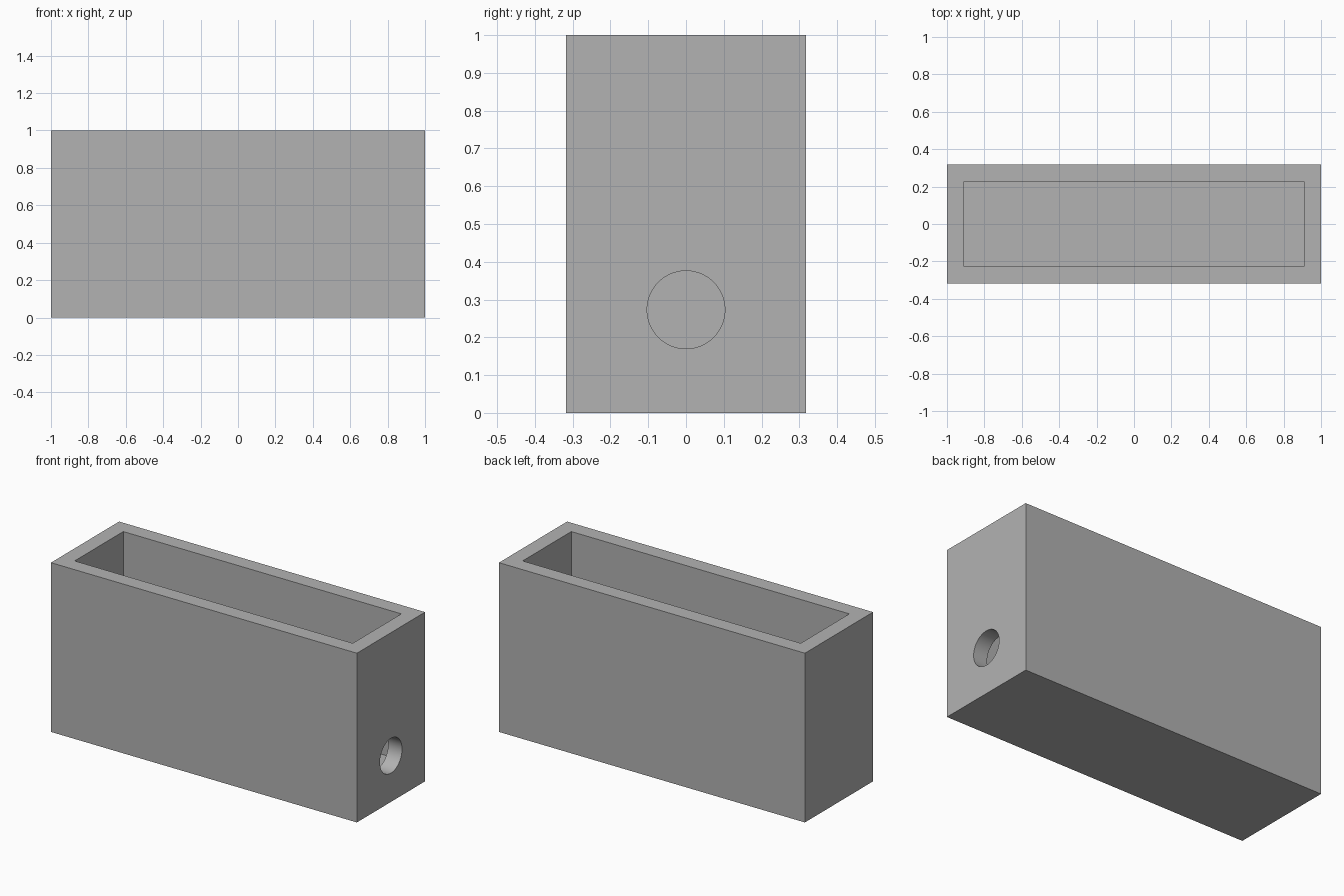
import bpy
import math

if "Cube" in bpy.data.objects:
    bpy.data.objects.remove(bpy.data.objects["Cube"], do_unlink=True)

LENGTH, DEPTH, HEIGHT = 2.0, 0.636, 1.0
WALL, FLOOR = 0.091, 0.136
HOLE_RADIUS, HOLE_HEIGHT = 0.103, 0.273

grey = bpy.data.materials.new("plain_grey")
grey.use_nodes = True
colour = (0.448, 0.448, 0.448, 1)
grey.diffuse_color = colour
grey.node_tree.nodes["Principled BSDF"].inputs["Base Color"].default_value = colour


def box(name, size, bottom):
    """Box centred on x and y, resting at the given height."""
    bpy.ops.mesh.primitive_cube_add(size=1, location=(0, 0, bottom + size[2] / 2))
    obj = bpy.context.object
    obj.name = name
    obj.scale = size
    bpy.ops.object.transform_apply(location=True, rotation=True, scale=True)
    obj.data.materials.append(grey)
    return obj


def cut(target, cutter):
    """Subtract a cutter from the target and discard it."""
    cutter.hide_render = True
    mod = target.modifiers.new("cut", 'BOOLEAN')
    mod.operation = 'DIFFERENCE'
    mod.solver = 'EXACT'
    mod.object = cutter
    bpy.context.view_layer.objects.active = target
    bpy.ops.object.modifier_apply(modifier=mod.name)
    bpy.data.objects.remove(cutter, do_unlink=True)


# Open-topped box
body = box("open_box", (LENGTH, DEPTH, HEIGHT), 0)
cut(body, box("cavity_cutter", (LENGTH - 2 * WALL, DEPTH - 2 * WALL, HEIGHT), FLOOR))

# Round hole through one end wall
bpy.ops.mesh.primitive_cylinder_add(
    vertices=64, radius=HOLE_RADIUS, depth=WALL * 3,
    location=(LENGTH / 2 - WALL / 2, 0, HOLE_HEIGHT),
    rotation=(0, math.pi / 2, 0))
hole = bpy.context.object
hole.name = "hole_cutter"
hole.data.materials.append(grey)
cut(body, hole)

# Smooth hole wall, crisp box edges
bpy.ops.object.select_all(action='DESELECT')
body.select_set(True)
bpy.context.view_layer.objects.active = body
bpy.ops.object.shade_smooth_by_angle(angle=math.radians(30))
